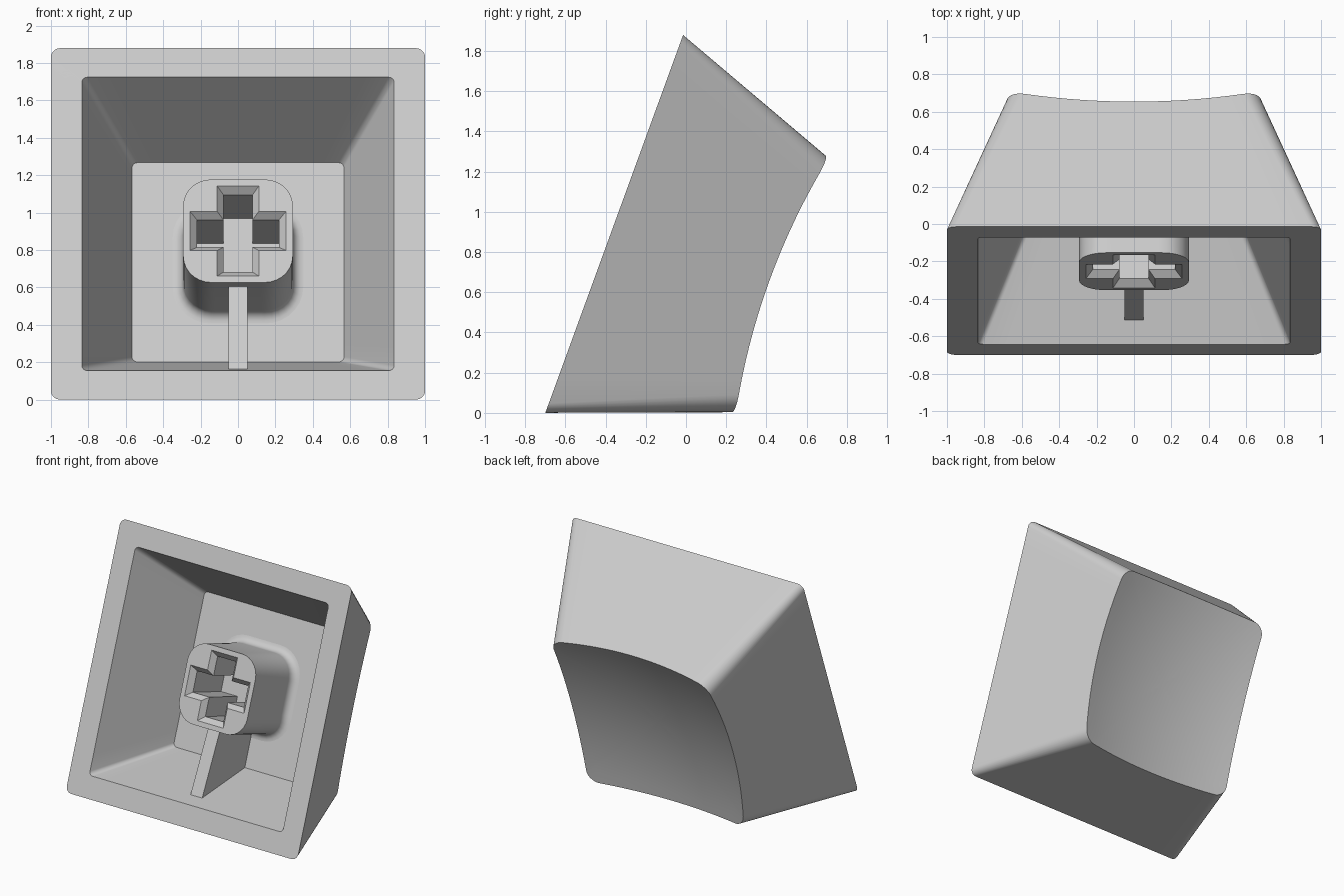
import bpy, bmesh, math
from mathutils import Matrix, Vector

if "Cube" in bpy.data.objects:
    bpy.data.objects.remove(bpy.data.objects["Cube"])

# Cap frame: x across, y up the open rim, depth measured inward from the rim
LEAN = Matrix(((1, 0, 0, 0),
               (0, 0.3425, -0.9395, -0.357),
               (0, 0.9395, 0.3425, 0.94),
               (0, 0, 0, 1)))

grey = bpy.data.materials.new("light_grey_plastic")
grey.diffuse_color = (0.6, 0.6, 0.6, 1)
grey.use_nodes = True
grey.node_tree.nodes["Principled BSDF"].inputs["Base Color"].default_value = grey.diffuse_color

SIDE, CORNER = 14, 7          # segments per straight side and per corner
DISH_R, DISH_D = 3.2, 0.745   # radius and centre depth of the dished top


def rounded_square(half, r):
    """Outline of a rounded square, always the same number of points."""
    pts = []
    for q in range(4):
        rot = Matrix.Rotation(q * math.pi / 2, 2)
        c = half - r
        for i in range(CORNER + 1):
            a = math.pi / 2 * i / CORNER
            pts.append(rot @ Vector((c + r * math.cos(a), c + r * math.sin(a))))
        for i in range(1, SIDE):
            pts.append(rot @ Vector((c - 2 * c * i / SIDE, half)))
    return pts


def cross(arm, w):
    """Twelve-point plus sign."""
    quarter = [Vector((arm, -w)), Vector((arm, w)), Vector((w, w))]
    return [Matrix.Rotation(q * math.pi / 2, 2) @ p for q in range(4) for p in quarter]


def ring(bm, pts, depth):
    return [bm.verts.new((p.x, p.y, -depth)) for p in pts]


def bridge(bm, a, b):
    n = len(a)
    for i in range(n):
        j = (i + 1) % n
        bm.faces.new((a[i], a[j], b[j], b[i]))


def finish(bm, name):
    bmesh.ops.recalc_face_normals(bm, faces=bm.faces[:])
    bm.transform(LEAN)
    me = bpy.data.meshes.new(name)
    bm.to_mesh(me)
    bm.free()
    me.materials.append(grey)
    ob = bpy.data.objects.new(name, me)
    bpy.context.collection.objects.link(ob)
    bpy.ops.object.select_all(action='DESELECT')
    ob.select_set(True)
    bpy.context.view_layer.objects.active = ob
    bpy.ops.object.shade_smooth_by_angle(angle=math.radians(30))


def dish_depth(p):
    return DISH_D + DISH_R - math.sqrt(DISH_R ** 2 - p.length_squared)


# Cap shell: tapered walls, dished top, hollow inside
bm = bmesh.new()
rim = ring(bm, rounded_square(1.0, 0.05), 0)
edge = []
for i in range(len(rim)):
    d = 0.85
    for _ in range(12):       # settle each wall line onto the dish
        p = rounded_square(1 - 0.368 * d, 0.05 + 0.05 * d)[i]
        d = dish_depth(p)
    edge.append(p)
prev = [bm.verts.new((p.x, p.y, -dish_depth(p))) for p in edge]
bridge(bm, rim, prev)
for k in range(9, 0, -1):     # concentric rings of the dish
    nxt = [bm.verts.new((p.x * k / 10, p.y * k / 10, -dish_depth(p * (k / 10)))) for p in edge]
    bridge(bm, prev, nxt)
    prev = nxt
centre = bm.verts.new((0, 0, -DISH_D))
for i in range(len(prev)):
    bm.faces.new((prev[i], prev[(i + 1) % len(prev)], centre))
mouth = ring(bm, rounded_square(0.835, 0.03), 0)
floor = ring(bm, rounded_square(0.567, 0.03), 0.6)
bridge(bm, rim, mouth)
bridge(bm, mouth, floor)
bm.faces.new(floor)
finish(bm, "cap_shell")

# Stem: flared foot, rounded post, chamfered cross socket
bm = bmesh.new()
prev = None
for i in range(6):
    a = math.pi / 2 * i / 5
    grow = 0.056 * (1 - math.sin(a))
    loop = ring(bm, rounded_square(0.293 + grow, 0.15 + grow), 0.6 - 0.056 * (1 - math.cos(a)))
    if prev:
        bridge(bm, prev, loop)
    prev = loop
front = ring(bm, rounded_square(0.293, 0.15), 0.11)
bridge(bm, prev, front)
lip = ring(bm, cross(0.257, 0.112), 0.11)
throat = ring(bm, cross(0.22, 0.078), 0.15)
base = ring(bm, cross(0.22, 0.078), 0.52)
bridge(bm, lip, throat)
bridge(bm, throat, base)
bm.faces.new(base)
outline = [bm.edges.get((l[i - 1], l[i])) for l in (front, lip) for i in range(len(l))]
bmesh.ops.triangle_fill(bm, edges=outline, use_beauty=True, normal=(0, 0, 1))
finish(bm, "stem")

# Support rib between stem and lower wall
bm = bmesh.new()
profile = [(-0.28, 0.175), (-0.785, 0.118), (-0.58, 0.61), (-0.28, 0.61)]
left, right = ([bm.verts.new((x, y, -d)) for y, d in profile] for x in (-0.05, 0.05))
bridge(bm, left, right)
bm.faces.new(left)
bm.faces.new(right)
finish(bm, "support_rib")
